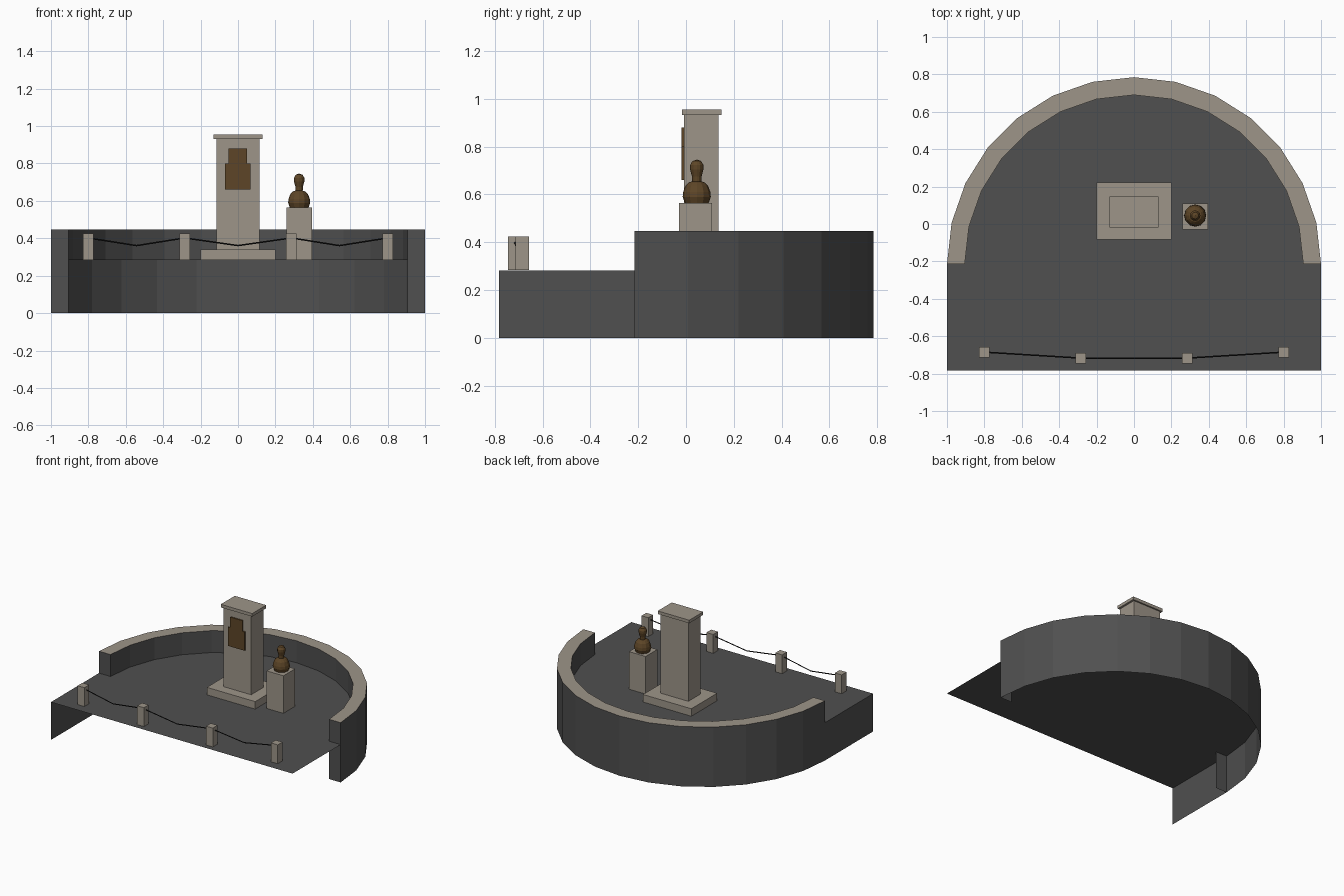
import bpy
import bmesh
from math import sin, cos, pi
from mathutils import Vector

if "Cube" in bpy.data.objects:
    bpy.data.objects.remove(bpy.data.objects["Cube"], do_unlink=True)


def material(name, color):
    m = bpy.data.materials.new(name)
    m.use_nodes = True
    m.diffuse_color = (*color, 1)
    bsdf = m.node_tree.nodes["Principled BSDF"]
    bsdf.inputs["Base Color"].default_value = (*color, 1)
    bsdf.inputs["Roughness"].default_value = 0.8
    return m


PAVING = material("dark paving", (0.08, 0.08, 0.08))
STONE = material("pale stone", (0.34, 0.30, 0.25))
BRONZE = material("bronze", (0.11, 0.06, 0.02))
IRON = material("black iron", (0.01, 0.01, 0.01))

FLOOR, RIM, ARC_Y, FRONT_Y = 0.283, 0.447, -0.215, -0.783


def finish(name, bm, *mats):
    mesh = bpy.data.meshes.new(name)
    bm.to_mesh(mesh)
    bm.free()
    for m in mats:
        mesh.materials.append(m)
    obj = bpy.data.objects.new(name, mesh)
    bpy.context.collection.objects.link(obj)
    return obj


def box(name, center, size, bottom, top, mat):
    bm = bmesh.new()
    bmesh.ops.create_cube(bm, size=1)
    for v in bm.verts:
        v.co.x = center[0] + v.co.x * size[0]
        v.co.y = center[1] + v.co.y * size[1]
        v.co.z = top if v.co.z > 0 else bottom
    return finish(name, bm, mat)


def arc(radius, z, steps=14):
    return [Vector((radius * cos(pi * i / steps), ARC_Y + radius * sin(pi * i / steps), z))
            for i in range(steps + 1)]


# Thin paved floor: half disc joined to a rectangular forecourt
bm = bmesh.new()
corners = [Vector((-1, FRONT_Y, FLOOR)), Vector((1, FRONT_Y, FLOOR))]
bm.faces.new([bm.verts.new(p) for p in corners + arc(1, FLOOR)])
finish("paved_floor", bm, PAVING)

# Single side skirt under the forecourt
bm = bmesh.new()
skirt = [(ARC_Y, 0), (FRONT_Y, 0), (FRONT_Y, FLOOR), (ARC_Y, FLOOR)]
bm.faces.new([bm.verts.new((-1, y, z)) for y, z in skirt])
finish("side_skirt", bm, PAVING)

# Curved wall, open below: outer face, stone rim, inner face and square ends
bm = bmesh.new()
rings = [[bm.verts.new(p) for p in arc(r, z)]
         for r, z in [(1, 0), (1, RIM), (0.905, RIM), (0.905, FLOOR)]]
for strip, (a, b) in enumerate(zip(rings, rings[1:])):
    for i in range(len(a) - 1):
        face = bm.faces.new((a[i], a[i + 1], b[i + 1], b[i]))
        face.material_index = 1 if strip == 1 else 0
for end in (0, -1):
    foot = bm.verts.new((rings[3][end].co.x, ARC_Y, 0))
    loop = [ring[end] for ring in rings] + [foot]
    bm.faces.new(loop if end == 0 else loop[::-1])
finish("curved_wall", bm, PAVING, STONE)

# Central pillar
BASE = FLOOR + 0.001
box("pillar_base", (0, 0.07), (0.40, 0.305), BASE, 0.34, STONE)
box("pillar_shaft", (0, 0.064), (0.23, 0.145), 0.34, 0.935, STONE)
box("pillar_cap", (0, 0.065), (0.26, 0.165), 0.932, 0.955, STONE)

# Stepped plaque on the pillar front
bm = bmesh.new()
half = [(0.068, 0.66), (0.068, 0.80), (0.05, 0.80), (0.05, 0.88)]
outline = half + [(-x, z) for x, z in reversed(half)]
plate = bm.faces.new([bm.verts.new((x - 0.002, -0.0085, z)) for x, z in outline])
bm.normal_update()
out = bmesh.ops.extrude_face_region(bm, geom=[plate])
moved = [g for g in out["geom"] if isinstance(g, bmesh.types.BMVert)]
bmesh.ops.translate(bm, verts=moved, vec=(0, -0.0095, 0))
bmesh.ops.recalc_face_normals(bm, faces=bm.faces)
finish("plaque", bm, BRONZE)

# Bust on its own pedestal
box("bust_pedestal", (0.327, 0.04), (0.138, 0.138), BASE, 0.565, STONE)
profile = [(0, 0.565), (0.05, 0.565), (0.059, 0.59), (0.057, 0.61), (0.047, 0.637),
           (0.034, 0.65), (0.019, 0.655), (0.02, 0.675), (0.028, 0.705),
           (0.028, 0.723), (0.018, 0.74), (0, 0.746)]
bm = bmesh.new()
verts = [bm.verts.new((r, 0, z)) for r, z in profile]
edges = [bm.edges.new(pair) for pair in zip(verts, verts[1:])]
bmesh.ops.spin(bm, geom=verts + edges, axis=(0, 0, 1), cent=(0, 0, 0),
               angle=2 * pi, steps=12, use_merge=True)
bmesh.ops.remove_doubles(bm, verts=bm.verts, dist=0.0005)
bmesh.ops.recalc_face_normals(bm, faces=bm.faces)
bust = finish("bust", bm, BRONZE)
bust.location = (0.327, 0.045, 0)

# Barrier posts along the front, with sagging chains between them
posts = [(-0.8, -0.685), (-0.285, -0.717), (0.285, -0.717), (0.8, -0.685)]
for i, p in enumerate(posts):
    box(f"barrier_post_{i + 1}", p, (0.056, 0.056), BASE, 0.425, STONE)

path = []
for a, b in zip(posts, posts[1:]):
    path += [(*a, 0.402), ((a[0] + b[0]) / 2, (a[1] + b[1]) / 2, 0.361)]
path.append((*posts[-1], 0.402))
curve = bpy.data.curves.new("barrier_chain", "CURVE")
curve.dimensions = "3D"
curve.bevel_depth = 0.004
curve.bevel_resolution = 0
curve.materials.append(IRON)
spline = curve.splines.new("POLY")
spline.points.add(len(path) - 1)
for point, co in zip(spline.points, path):
    point.co = (*co, 1)
chain = bpy.data.objects.new("barrier_chain", curve)
bpy.context.collection.objects.link(chain)
